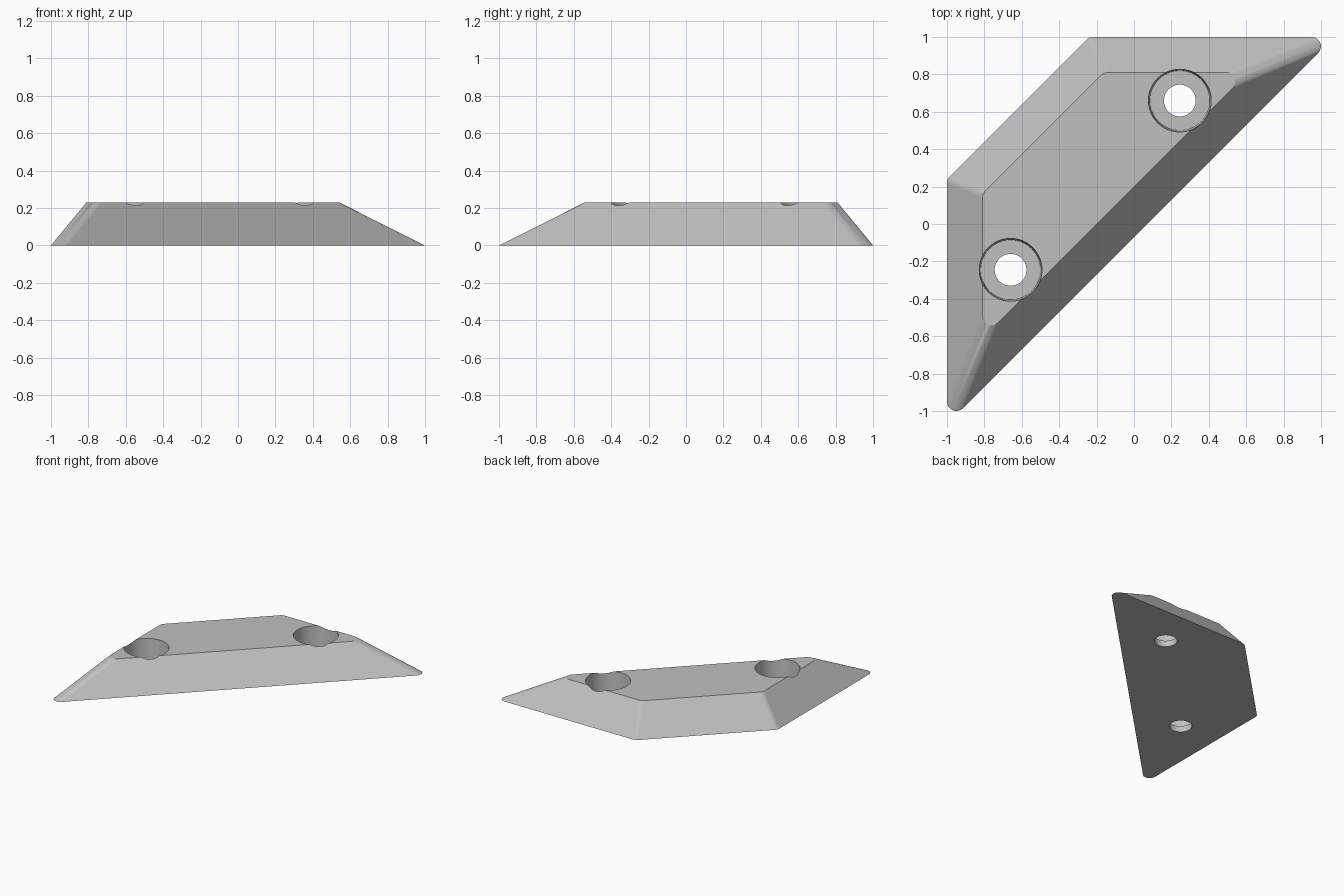
import bpy, bmesh
from math import cos, sin, pi, radians, sqrt

cube = bpy.data.objects.get("Cube")
if cube:
    bpy.data.objects.remove(cube, do_unlink=True)

HEIGHT, INSET, ROUND = 0.23, 0.19, 0.05

grey = bpy.data.materials.new("light_grey")
colour = (0.53, 0.53, 0.53, 1)
grey.diffuse_color = colour
grey.use_nodes = True
grey.node_tree.nodes["Principled BSDF"].inputs["Base Color"].default_value = colour


def corners(d):
    """Corners of the four-sided plan, moved inward by d."""
    tip, shoulder = 1.07 - d * (1 + sqrt(2)), -0.24 + d * (sqrt(2) - 1)
    return [(tip, 1 - d), (shoulder, 1 - d), (-1 + d, -shoulder), (-1 + d, -tip)]


def outline(d):
    """Rounded plan: an arc about each inner corner."""
    arcs = [(-45, 90, 20), (90, 135, 8), (135, 180, 8), (180, 315, 20)]
    points = []
    for (cx, cy), (start, end, steps) in zip(corners(d + ROUND), arcs):
        for i in range(steps + 1):
            a = radians(start + (end - start) * i / steps)
            points.append((cx + ROUND * cos(a), cy + ROUND * sin(a)))
    return points


def loft(name, rings):
    """Closed solid through a stack of rings of equal length."""
    bm = bmesh.new()
    loops = [[bm.verts.new(p) for p in ring] for ring in rings]
    n = len(loops[0])
    for low, high in zip(loops, loops[1:]):
        for i in range(n):
            j = (i + 1) % n
            bm.faces.new((low[i], low[j], high[j], high[i]))
    bm.faces.new(loops[0][::-1])
    bm.faces.new(loops[-1])
    bmesh.ops.recalc_face_normals(bm, faces=bm.faces)
    mesh = bpy.data.meshes.new(name)
    bm.to_mesh(mesh)
    bm.free()
    mesh.materials.append(grey)
    obj = bpy.data.objects.new(name, mesh)
    bpy.context.collection.objects.link(obj)
    return obj


# Sloped plate with rounded corners
plate = loft("wedge_plate", [[(x, y, z) for x, y in outline(d)]
                             for d, z in ((0, 0), (INSET, HEIGHT))])
bpy.ops.object.select_all(action="DESELECT")
bpy.context.view_layer.objects.active = plate
plate.select_set(True)

# Two counterbored screw holes
profile = [(0.085, -0.1), (0.085, 0.05), (0.16, 0.05), (0.168, HEIGHT), (0.168, 0.4)]
for cx, cy in ((0.245, 0.66), (-0.66, -0.245)):
    cutter = loft("screw_hole_cutter", [
        [(cx + r * cos(2 * pi * i / 64), cy + r * sin(2 * pi * i / 64), z) for i in range(64)]
        for r, z in profile])
    cutter.hide_render = True
    cut = plate.modifiers.new("screw_hole", "BOOLEAN")
    cut.operation, cut.solver, cut.object = "DIFFERENCE", "EXACT", cutter
    bpy.ops.object.modifier_apply(modifier=cut.name)
    bpy.data.objects.remove(cutter, do_unlink=True)

# Smooth rounded corners and bores, crisp edges, flat large faces
bpy.ops.object.shade_smooth_by_angle(angle=radians(25))
normals = plate.modifiers.new("flat_faces", "WEIGHTED_NORMAL")
normals.keep_sharp = True
